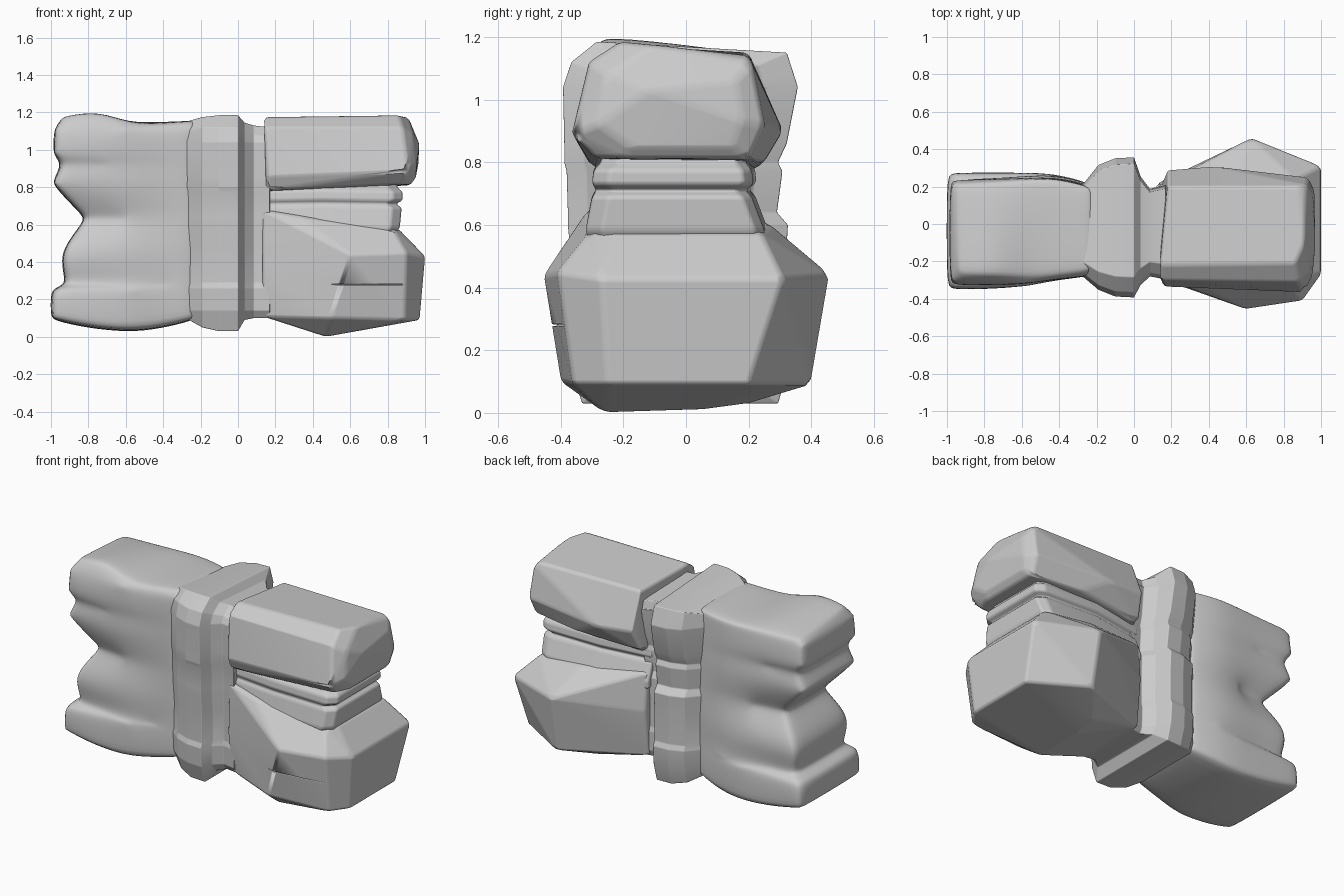
import bpy, bmesh, math


def finish(name, bm, width, segs=3, angle=14, soft=False):
    bmesh.ops.recalc_face_normals(bm, faces=bm.faces[:])
    me = bpy.data.meshes.new(name)
    bm.to_mesh(me)
    bm.free()
    ob = bpy.data.objects.new(name, me)
    bpy.context.collection.objects.link(ob)
    for p in me.polygons:
        p.use_smooth = True
    b = ob.modifiers.new("worn_edges", 'BEVEL')
    b.width, b.segments = width, segs
    b.limit_method, b.angle_limit = 'ANGLE', math.radians(angle)
    if soft:
        s = ob.modifiers.new("soft", 'SUBSURF')
        s.levels = s.render_levels = 2
    else:
        b.harden_normals = True
    return ob


def hull(name, pts, width):
    """Faceted rock: convex hull with worn edges."""
    bm = bmesh.new()
    for p in pts:
        bm.verts.new(p)
    res = bmesh.ops.convex_hull(bm, input=bm.verts[:])
    junk = [g for g in res["geom_interior"] if isinstance(g, bmesh.types.BMVert)]
    bmesh.ops.delete(bm, geom=list(set(junk)), context='VERTS')
    bmesh.ops.dissolve_limit(bm, angle_limit=math.radians(4), verts=bm.verts[:], edges=bm.edges[:])
    return finish(name, bm, width, 3, 8)


def layers(name, rings, width, soft=False):
    """Stacked rings; each ring is a row of (x, y_front, y_back, z_front, z_back)."""
    bm = bmesh.new()
    loops = []
    for r in rings:
        f = [bm.verts.new((x, yf, zf)) for x, yf, yb, zf, zb in r]
        k = [bm.verts.new((x, yb, zb)) for x, yf, yb, zf, zb in r]
        loops.append((f, k))
    for (f0, k0), (f1, k1) in zip(loops, loops[1:]):
        a, b = f0 + k0[::-1], f1 + k1[::-1]
        n = len(a)
        for i in range(n):
            j = (i + 1) % n
            bm.faces.new((a[i], a[j], b[j], b[i]))
    for f, k in (loops[0], loops[-1]):
        for i in range(len(f) - 1):
            bm.faces.new((f[i], f[i + 1], k[i + 1], k[i]))
    if soft:
        return finish(name, bm, width, 1, 35, True)
    return finish(name, bm, width)


# Left block: layered end whose waves fade towards the column
prof = [(0.09, -1.003, 0.0), (0.25, -1.003, 0.0), (0.285, -0.92, 0.06), (0.41, -0.95, 0.03),
        (0.50, -0.92, 0.045), (0.63, -0.815, 0.105), (0.70, -0.885, 0.075), (0.82, -0.998, 0.03),
        (0.92, -0.945, 0.05), (0.98, -0.99, 0.02), (1.11, -0.985, 0.03), (1.165, -0.94, 0.05)]
rings = []
for i, (z, xl, d) in enumerate(prof):
    low, top = i == 0, i == len(prof) - 1
    lean = 0.03 * max(0, z - 0.5)
    row = []
    for x, yf, yb, fade, zb in ((xl, -0.35, 0.275, 1, 0.09), (xl + 0.2, -0.35, 0.275, 0.85, 0.045),
                                (-0.58, -0.335, 0.275, 0.5, 0.023), (-0.42, -0.30, 0.27, 0.2, 0.042),
                                (-0.22, -0.28, 0.215, 0, 0.09)):
        zz = zb if low else z
        zf = zbk = zz
        if top:
            zf = {1: 1.185, 0.85: 1.22, 0.5: 1.145, 0.2: 1.145, 0: 1.165}[fade]
            zbk = 1.15
        row.append((x, yf + d * fade + (0.04 if top else 0), yb - d * fade - lean, zf, zbk))
    rings.append(row)
layers("left_block", rings, 0.02, True)

# Middle column: bulging pilaster with a recessed strip on its right
plan = [(-0.28, -0.27, 0.20, 0.10, 1.15), (-0.19, -0.345, 0.31, 0.05, 1.175),
        (-0.10, -0.38, 0.345, 0.03, 1.185), (0.0, -0.385, 0.35, 0.03, 1.185),
        (0.035, -0.32, 0.25, 0.09, 1.145), (0.085, -0.275, 0.185, 0.10, 1.13),
        (0.17, -0.29, 0.205, 0.10, 1.12)]
stack = [(None, 0.86, 0.84), (0.14, 0.96, 0.93), (0.26, 0.98, 0.95), (0.29, 0.95, 0.91),
         (0.48, 0.95, 0.91), (0.60, 0.98, 0.93), (0.64, 0.98, 0.83), (0.77, 0.99, 0.88),
         (0.80, 1.01, 0.84), (0.86, 1.01, 0.92), (1.04, 1.02, 1.02), (1.12, 0.95, 0.98), (1.2, 0.74, 0.92)]
rings = []
for z, sf, sb in stack:
    row = []
    for x, yf, yb, z0, z1 in plan:
        zz = z0 if z is None else z1 if z > 1.15 else min(z, z1 - 0.05)
        drop = 0.035 if z and z > 1.1 else 0
        row.append((x, yf * sf, yb * sb, zz, zz - drop))
    rings.append(row)
layers("middle_column", rings, 0.025)

# Right upper rock
hull("upper_rock", [
    (0.14, -0.22, 1.175), (0.86, -0.21, 1.185), (0.18, 0.20, 1.15), (0.88, 0.20, 1.14),
    (0.14, -0.30, 1.12), (0.88, -0.31, 1.12), (0.91, -0.1, 1.175), (0.92, 0.21, 1.12),
    (0.16, -0.335, 0.86), (0.91, -0.365, 0.89), (0.955, -0.28, 0.92), (0.965, 0.18, 0.93),
    (0.97, -0.12, 1.03), (0.93, 0.25, 0.92), (0.42, 0.31, 0.90), (0.18, 0.29, 0.92),
    (0.95, -0.18, 0.85), (0.95, 0.15, 0.85), (0.955, 0.16, 1.06), (0.94, -0.25, 1.08),
    (0.15, -0.30, 0.78), (0.88, -0.29, 0.815), (0.92, -0.2, 0.81), (0.92, 0.2, 0.81),
    (0.15, 0.22, 0.77), (0.6, 0.25, 0.80)], 0.045)

# Right thin ledges between the two rocks
rings = []
for z, xr, yf, yb in ((0.54, 0.84, -0.31, 0.25), (0.585, 0.865, -0.32, 0.25), (0.69, 0.875, -0.30, 0.21),
                      (0.71, 0.845, -0.285, 0.19), (0.73, 0.88, -0.30, 0.215), (0.775, 0.88, -0.295, 0.21),
                      (0.80, 0.85, -0.27, 0.19), (0.86, 0.85, -0.27, 0.19)):
    rings.append([(0.12, yf + 0.045, yb - 0.04, z, z), (0.45, yf, yb + 0.01, z + 0.005, z + 0.005),
                  (xr - 0.05, yf, yb, z, z), (xr, yf + 0.05, yb - 0.03, z, z)])
layers("thin_ledges", rings, 0.012)

# Right lower boulder
boulder = hull("lower_boulder", [
    (0.13, -0.28, 0.68), (0.34, -0.32, 0.64), (0.83, -0.31, 0.575), (0.86, -0.22, 0.575),
    (0.86, 0.24, 0.575), (0.55, 0.27, 0.60), (0.13, 0.20, 0.64),
    (0.13, -0.29, 0.36), (0.60, -0.455, 0.44), (0.90, -0.41, 0.45), (1.0, -0.27, 0.43),
    (1.0, 0.31, 0.43), (0.63, 0.46, 0.44), (0.13, 0.22, 0.40),
    (0.13, -0.25, 0.11), (0.50, -0.40, 0.10), (0.89, -0.36, 0.09), (0.97, -0.25, 0.09),
    (0.97, 0.20, 0.09), (0.64, 0.40, 0.09), (0.13, 0.19, 0.11),
    (0.47, -0.26, 0.0), (0.46, 0.05, 0.01), (0.48, 0.20, 0.03)], 0.025)

# Crack in the boulder's front
bm = bmesh.new()
bmesh.ops.create_cube(bm, size=1)
for v in bm.verts:
    v.co.x *= 0.38
    v.co.z *= 0.016 if v.co.y < 0 else 0.002
    v.co.y = v.co.y * 0.07 - 0.425 + 0.1 * v.co.x
    v.co.x += 0.69
    v.co.z += 0.28
cutter = finish("crack_cutter", bm, 0.001, 1)
cutter.hide_render = True
cutter.hide_viewport = True
cut = boulder.modifiers.new("crack", 'BOOLEAN')
cut.operation, cut.object = 'DIFFERENCE', cutter
wn = boulder.modifiers.new("clean_shading", 'WEIGHTED_NORMAL')
wn.weight = 100
